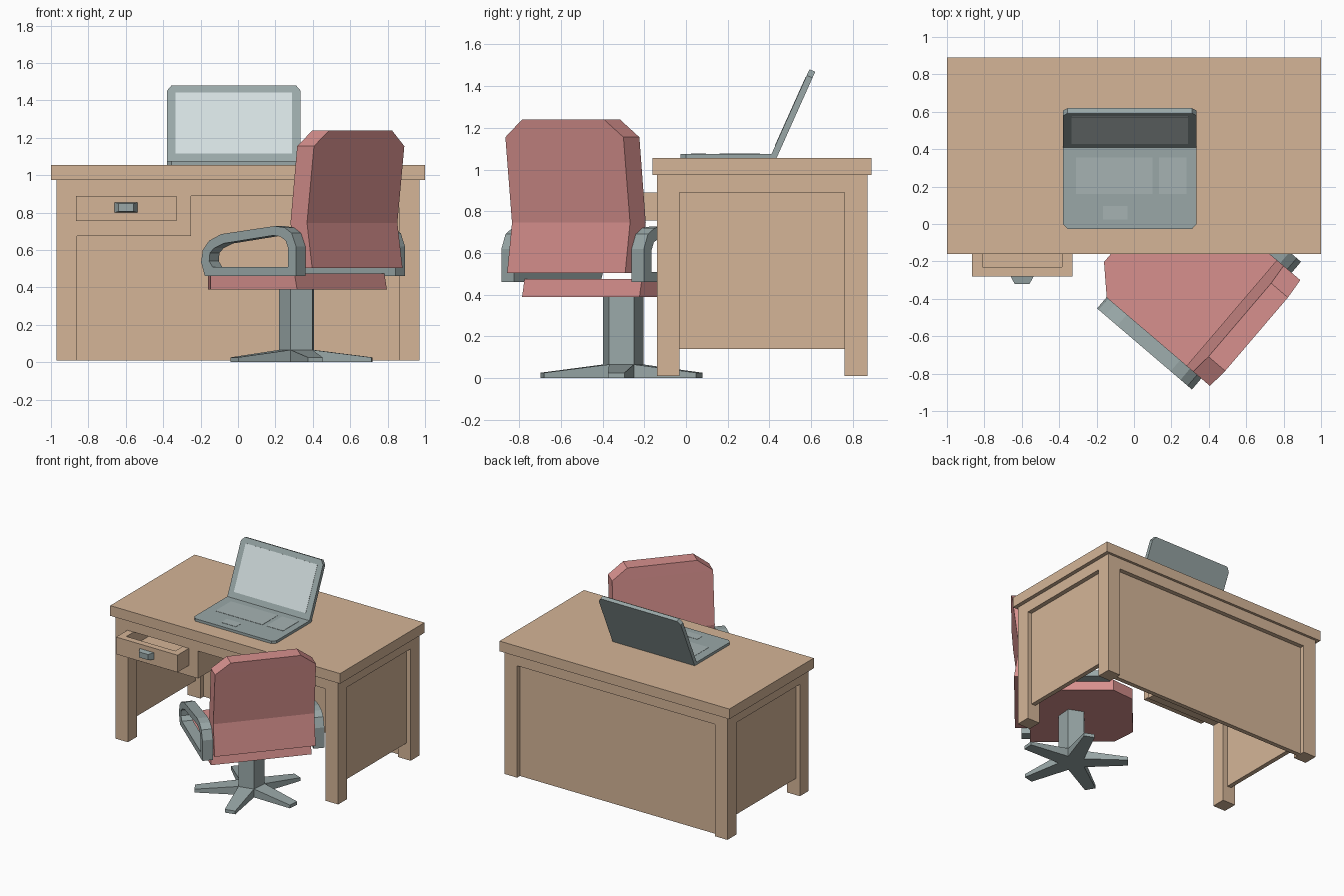
import bpy, bmesh, math
from mathutils import Matrix, Vector

if "Cube" in bpy.data.objects:
    bpy.data.objects.remove(bpy.data.objects["Cube"])


def material(name, rgb):
    m = bpy.data.materials.new(name)
    m.diffuse_color = (*rgb, 1)
    m.use_nodes = True
    m.node_tree.nodes["Principled BSDF"].inputs["Base Color"].default_value = m.diffuse_color
    return m


WOOD = material("wood", (0.66, 0.46, 0.31))
RED = material("red_fabric", (0.68, 0.28, 0.27))
GREY = material("grey_metal", (0.32, 0.39, 0.39))
KEYS = material("key_grey", (0.38, 0.45, 0.45))
GLASS = material("screen_glass", (0.65, 0.73, 0.74))


def loft(name, sections, mat, matrix=None, closed=False):
    """Skin equal-length loops; cap the ends unless the loft is closed."""
    bm = bmesh.new()
    rings = [[bm.verts.new(p) for p in s] for s in sections]
    n = len(rings[0])
    pairs = list(zip(rings, rings[1:]))
    if closed:
        pairs.append((rings[-1], rings[0]))
    else:
        bm.faces.new(rings[0])
        bm.faces.new(rings[-1])
    for a, b in pairs:
        for i in range(n):
            j = (i + 1) % n
            bm.faces.new((a[i], a[j], b[j], b[i]))
    bmesh.ops.recalc_face_normals(bm, faces=bm.faces)
    me = bpy.data.meshes.new(name)
    bm.to_mesh(me)
    bm.free()
    me.materials.append(mat)
    ob = bpy.data.objects.new(name, me)
    bpy.context.collection.objects.link(ob)
    if matrix:
        ob.matrix_world = matrix
    return ob


def rect(x0, x1, y0, y1, z):
    return [(x0, y0, z), (x1, y0, z), (x1, y1, z), (x0, y1, z)]


def box(name, x0, x1, y0, y1, z0, z1, mat=WOOD):
    return loft(name, [rect(x0, x1, y0, y1, z0), rect(x0, x1, y0, y1, z1)], mat)


# Desk top, legs, side panels and rails
box("desk_top", -1, 1, -0.16, 0.89, 0.975, 1.055)
for side, sx in (("left", -1), ("right", 1)):
    xa, xb = sorted((sx * 0.86, sx * 0.97))
    pa, pb = sorted((sx * 0.90, sx * 0.935))
    box(side + "_front_leg", xa, xb, -0.14, -0.03, 0.01, 0.975)
    box(side + "_back_leg", xa, xb, 0.76, 0.87, 0.01, 0.975)
    box(side + "_rail", xa, xb, -0.03, 0.76, 0.89, 0.975)
    box(side + "_panel", pa, pb, -0.03, 0.76, 0.14, 0.89)
box("front_rail", -0.86, 0.86, -0.14, -0.03, 0.89, 0.975)
box("back_rail", -0.86, 0.86, 0.76, 0.87, 0.89, 0.975)
box("back_panel", -0.86, 0.86, 0.80, 0.835, 0.01, 0.89)

# Drawer housing
box("drawer_housing_floor", -0.86, -0.25, -0.14, 0.76, 0.675, 0.755)
box("drawer_housing_side", -0.33, -0.25, -0.14, 0.76, 0.755, 0.89)

# Open drawer with handle
box("drawer_front", -0.865, -0.33, -0.28, -0.23, 0.755, 0.89)
box("drawer_left_wall", -0.865, -0.81, -0.23, 0.45, 0.755, 0.89)
box("drawer_right_wall", -0.385, -0.33, -0.23, 0.45, 0.755, 0.89)
box("drawer_back", -0.81, -0.385, 0.40, 0.45, 0.755, 0.89)
box("drawer_floor", -0.81, -0.385, -0.23, 0.40, 0.755, 0.785)


def handle_loop(x0, x1, z0, z1, y):
    return [(x0, y, z0), (x1, y, z0), (x1, y, z1), (x0, y, z1)]


loft("drawer_handle", [handle_loop(-0.66, -0.537, 0.80, 0.855, -0.28),
                       handle_loop(-0.638, -0.558, 0.806, 0.849, -0.32)], GREY)

# Laptop base with chamfered front corners
base = [(-0.38, 0.434), (-0.38, 0.0), (-0.355, -0.027),
        (0.31, -0.027), (0.335, 0.0), (0.335, 0.434)]
loft("laptop_base", [[(x, y, z) for x, y in base] for z in (1.055, 1.075)], GREY)
box("keyboard", -0.31, 0.10, 0.16, 0.355, 1.07, 1.077, KEYS)
box("number_pad", 0.135, 0.28, 0.16, 0.355, 1.07, 1.077, KEYS)
box("touchpad", -0.165, -0.035, 0.025, 0.095, 1.07, 1.077, KEYS)

# Laptop lid: x across, u up the tilt, t through the thickness
ORIGIN = Vector((0, 0.407, 1.068))
UP, BACK = Vector((0, 0.409, 0.913)), Vector((0, 0.913, -0.409))


def lid_loop(outline, t):
    return [ORIGIN + Vector((x, 0, 0)) + UP * u + BACK * t for x, u in outline]


lid = [(-0.38, 0), (0.335, 0), (0.335, 0.42), (0.31, 0.452), (-0.355, 0.452), (-0.38, 0.42)]
glass = [(-0.335, 0.052), (0.29, 0.052), (0.29, 0.41), (-0.335, 0.41)]
loft("laptop_lid", [lid_loop(lid, 0), lid_loop(lid, 0.03)], GREY)
loft("laptop_screen", [lid_loop(glass, -0.002), lid_loop(glass, 0.005)], GLASS)

# Chair, built facing local +y and then turned
CHAIR = Matrix.Translation((0.32, -0.303, 0)) @ Matrix.Rotation(math.radians(49.5), 4, 'Z')

# Five-sided column and five tapered feet
angles = [math.radians(126 + 72 * k) for k in range(5)]
loft("chair_column", [[(0.102 * math.cos(a), 0.102 * math.sin(a), z) for a in angles]
                      for z in (0, 0.40)], GREY, CHAIR)
for k in range(5):
    foot = [[(r, -w, 0), (r, w, 0), (r, w, h), (r, -w, h)]
            for r, w, h in ((0.08, 0.06, 0.066), (0.397, 0.04, 0.026))]
    turn = Matrix.Rotation(math.radians(90 + 72 * k), 4, 'Z')
    loft(f"chair_foot_{k + 1}", foot, GREY, CHAIR @ turn)


# Seat with chamfered front corners
def seat_loop(back, z):
    return [(-0.37, back, z), (0.37, back, z), (0.37, 0.297, z),
            (0.236, 0.43, z), (-0.236, 0.43, z), (-0.37, 0.297, z)]


loft("chair_seat", [seat_loop(-0.31, 0.39), seat_loop(-0.292, 0.475)], RED, CHAIR)

# Bent backrest: half width, back, front, height
rows = [(0.372, -0.418, -0.300, 0.505), (0.372, -0.382, -0.266, 0.745),
        (0.372, -0.431, -0.313, 1.155), (0.258, -0.441, -0.323, 1.24)]
loft("chair_backrest", [rect(-w, w, b, f, z) for w, b, f, z in rows], RED, CHAIR)

# Looped armrests
outer = [(0.27, 0.46), (0.297, 0.535), (0.285, 0.60), (0.24, 0.65), (0.155, 0.685),
         (-0.22, 0.728), (-0.29, 0.72), (-0.34, 0.69), (-0.37, 0.62), (-0.37, 0.46)]
inner = [(0.215, 0.508), (0.24, 0.54), (0.235, 0.585), (0.205, 0.61), (0.14, 0.635),
         (-0.21, 0.678), (-0.26, 0.672), (-0.297, 0.65), (-0.315, 0.61), (-0.315, 0.508)]
for side, sx in (("left", -1), ("right", 1)):
    a, b = sx * 0.37, sx * 0.449
    loft(side + "_armrest", [[(a, *o), (b, *o), (b, *i), (a, *i)]
                             for o, i in zip(outer, inner)], GREY, CHAIR, closed=True)
